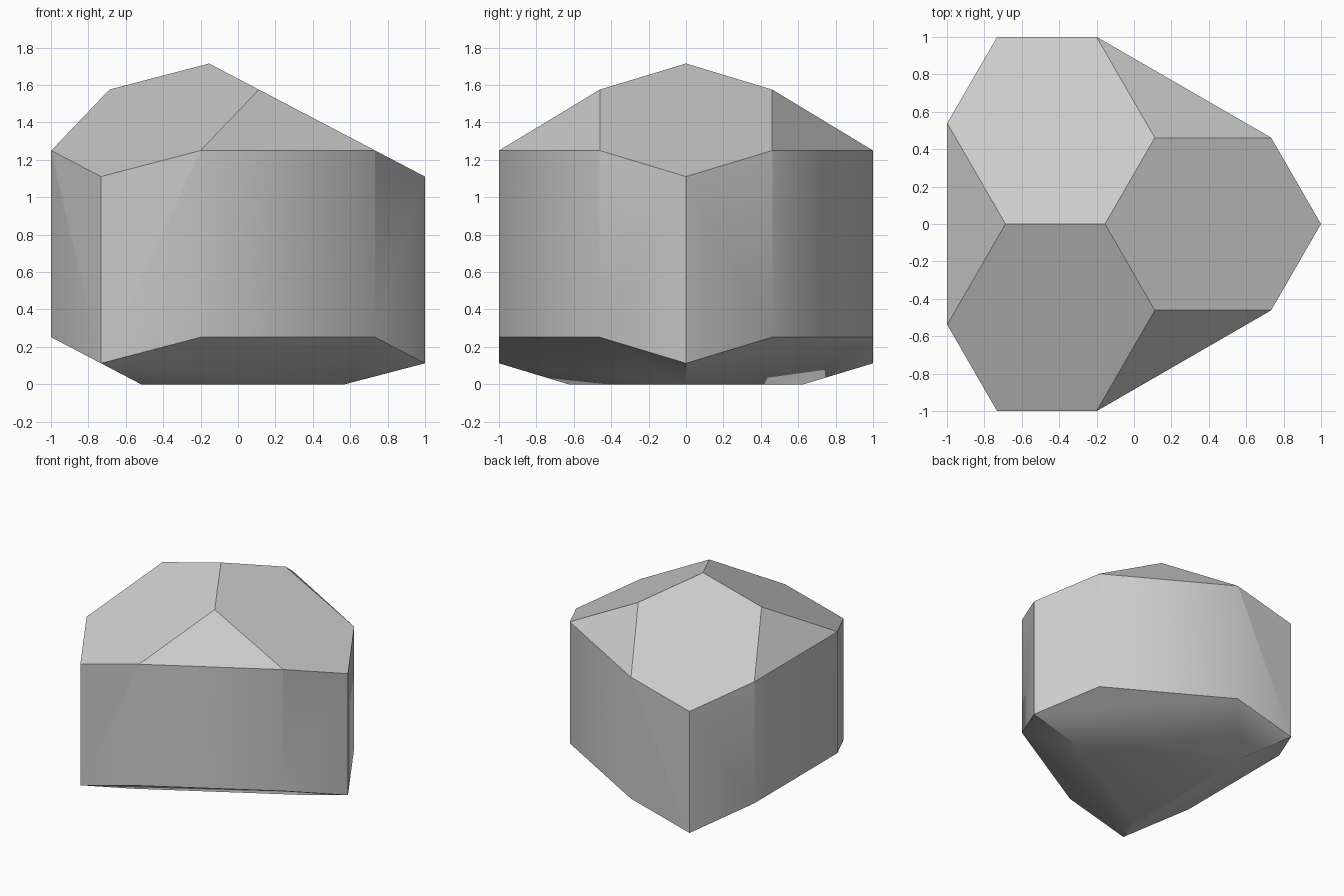
import bpy, bmesh, math
from mathutils import Vector

cube = bpy.data.objects.get("Cube")
if cube:
    bpy.data.objects.remove(cube, do_unlink=True)

AXIS_X = -0.155   # threefold axis of the crystal
SLOPE = 0.5235    # slope of the main end faces
APEX = 1.715


def cut(bm, point, normal):
    """Slice away everything in front of a plane and cap the opening."""
    geom = bm.verts[:] + bm.edges[:] + bm.faces[:]
    res = bmesh.ops.bisect_plane(bm, geom=geom, dist=1e-5, plane_co=point,
                                 plane_no=normal, clear_outer=True)
    edges = [e for e in res["geom_cut"] if isinstance(e, bmesh.types.BMEdge)]
    if edges:
        bmesh.ops.contextual_create(bm, geom=edges)


def direction(degrees, z=0.0):
    a = math.radians(degrees)
    return Vector((math.cos(a), math.sin(a), z))


# Block standing on the flat base, cut into a crystal
bm = bmesh.new()
bmesh.ops.create_cube(bm, size=4)
bmesh.ops.translate(bm, verts=bm.verts, vec=(0, 0, 2))

# Six broad-prism sides, then three narrower trigonal sides
for k in range(6):
    n = direction(30 + 60 * k)
    cut(bm, n, n)
for k in range(3):
    n = direction(60 + 120 * k)
    cut(bm, n * 0.844, n)

# Ends: three main top faces, three corner facets, three underside faces
for k in range(3):
    main, between = 120 * k, 60 + 120 * k
    cut(bm, Vector((0, 0, APEX)), direction(main, 1 / SLOPE))
    cut(bm, Vector((0, 0, 2.133)), direction(between, 1 / (2 * SLOPE)))
    cut(bm, Vector((0, 0, -0.19)), direction(between, -1 / SLOPE))

bmesh.ops.translate(bm, verts=bm.verts, vec=(AXIS_X, 0, 0))
bmesh.ops.recalc_face_normals(bm, faces=bm.faces)

mesh = bpy.data.meshes.new("crystal")
bm.to_mesh(mesh)
bm.free()
crystal = bpy.data.objects.new("crystal", mesh)
bpy.context.collection.objects.link(crystal)

# Plain grey mineral
grey = bpy.data.materials.new("mineral_grey")
grey.use_nodes = True
colour = (0.6, 0.6, 0.6, 1)
grey.diffuse_color = colour
grey.node_tree.nodes["Principled BSDF"].inputs["Base Color"].default_value = colour
mesh.materials.append(grey)

# Shallow prism edges blend smoothly, steeper ones stay crisp
bpy.ops.object.select_all(action="DESELECT")
crystal.select_set(True)
bpy.context.view_layer.objects.active = crystal
bpy.ops.object.shade_smooth_by_angle(angle=math.radians(35))
